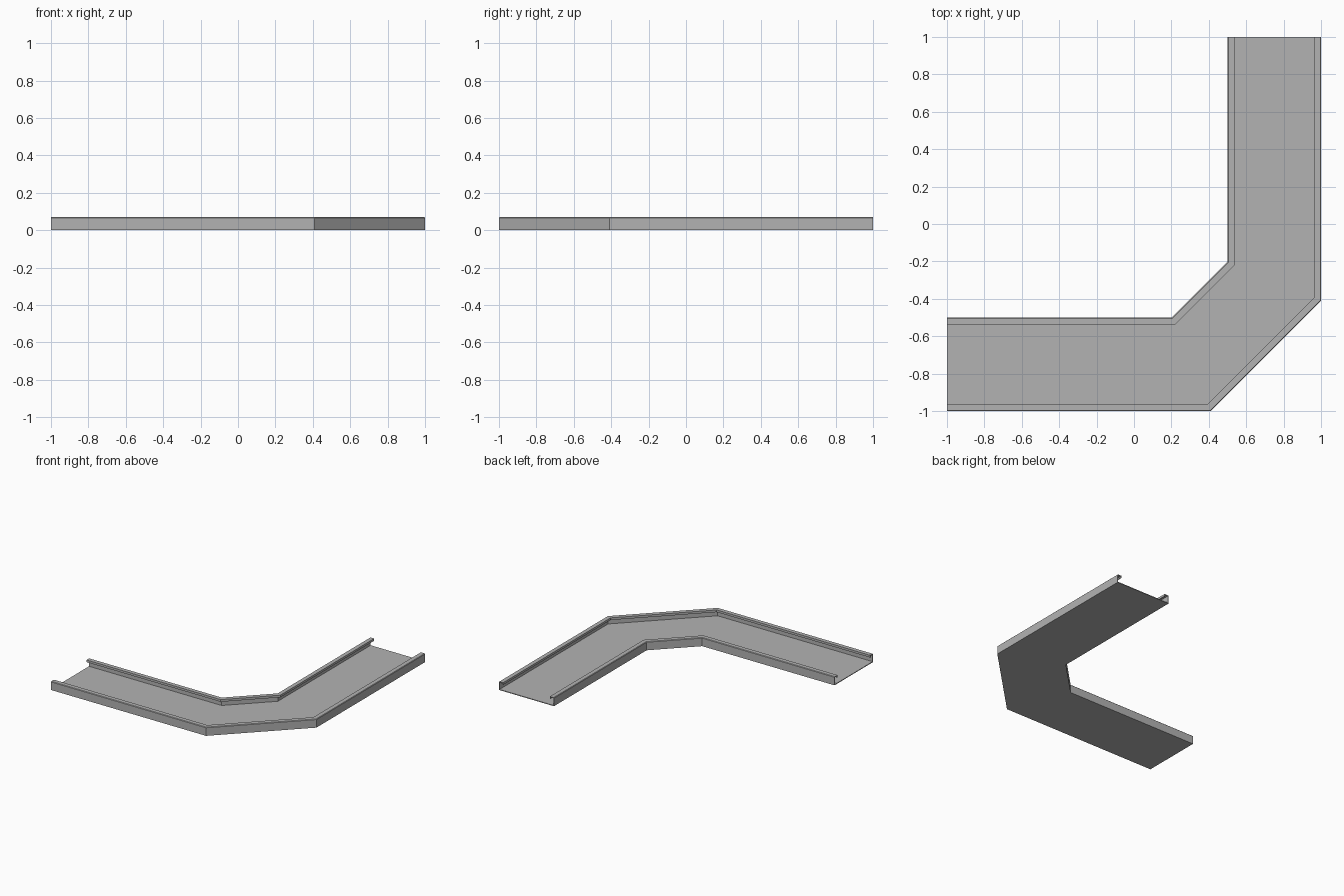
import bpy, bmesh
from mathutils import Vector

cube = bpy.data.objects.get("Cube")
if cube:
    bpy.data.objects.remove(cube, do_unlink=True)

WIDTH, HEIGHT, SHEET = 0.5, 0.07, 0.006
LIP, HOOK, ROUND = 0.038, 0.018, 0.004

# Galvanised sheet colour
metal = bpy.data.materials.new("grey_metal")
metal.use_nodes = True
colour = (0.45, 0.45, 0.45, 1)
metal.diffuse_color = colour
metal.node_tree.nodes["Principled BSDF"].inputs["Base Color"].default_value = colour

# Half cross-section: wall, inward lip and turned-down hook, then mirrored
half = [(0, 0), (0, HEIGHT - ROUND), (ROUND, HEIGHT), (LIP, HEIGHT),
        (LIP, HEIGHT - HOOK), (LIP - SHEET, HEIGHT - HOOK),
        (LIP - SHEET, HEIGHT - SHEET), (SHEET, HEIGHT - SHEET), (SHEET, SHEET)]
profile = half + [(WIDTH - u, z) for u, z in reversed(half)]

# Outer and inner plan corners of the mitred path
BEND_OUT, BEND_IN = 0.41, 0.203
outer = [(-1, -1), (BEND_OUT, -1), (1, -BEND_OUT), (1, 1)]
inner = [(-1, -0.5), (BEND_IN, -0.5), (0.5, -BEND_IN), (0.5, 1)]

# Sweep the section through each mitre
bm = bmesh.new()
rings = []
for a, b in zip(outer, inner):
    a, b = Vector((*a, 0)), Vector((*b, 0))
    rings.append([bm.verts.new(a.lerp(b, u / WIDTH) + Vector((0, 0, z)))
                  for u, z in profile])
n = len(profile)
for r, s in zip(rings, rings[1:]):
    for i in range(n):
        j = (i + 1) % n
        bm.faces.new((r[i], r[j], s[j], s[i]))
caps = [bm.faces.new(rings[0]), bm.faces.new(rings[-1])]
bmesh.ops.recalc_face_normals(bm, faces=bm.faces)
bmesh.ops.triangulate(bm, faces=caps)

mesh = bpy.data.meshes.new("tray_bend")
bm.to_mesh(mesh)
bm.free()
mesh.materials.append(metal)
tray = bpy.data.objects.new("tray_bend", mesh)
bpy.context.collection.objects.link(tray)
